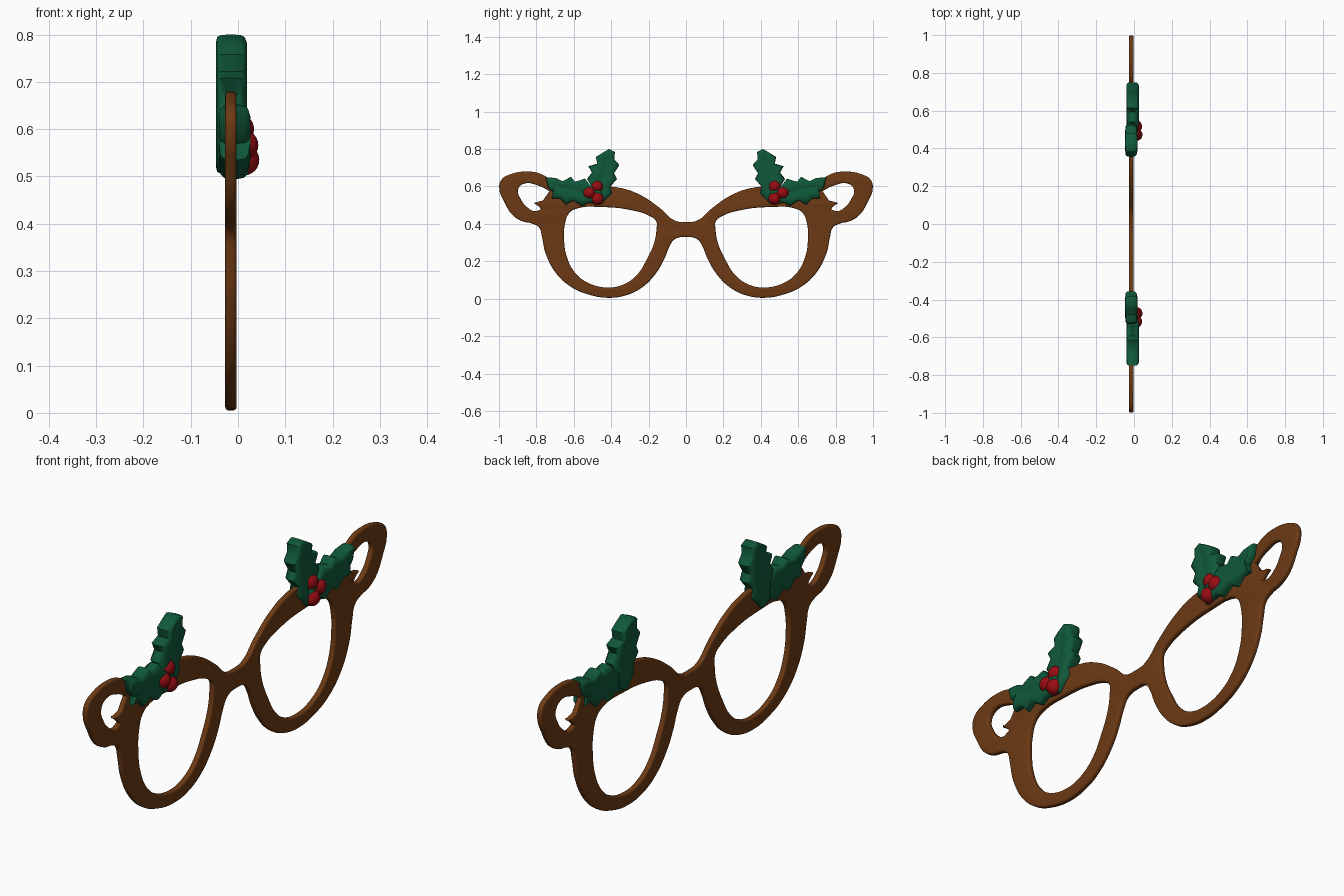
import bpy, bmesh
from mathutils import Vector, Matrix

if "Cube" in bpy.data.objects:
    bpy.data.objects.remove(bpy.data.objects["Cube"])


def material(name, rgb):
    m = bpy.data.materials.new(name)
    m.diffuse_color = (*rgb, 1)
    m.use_nodes = True
    m.node_tree.nodes["Principled BSDF"].inputs["Base Color"].default_value = m.diffuse_color
    return m


BROWN = material("brown", (0.150, 0.042, 0.007))
GREEN = material("holly_green", (0.005, 0.100, 0.042))
RED = material("berry_red", (0.310, 0.004, 0.006))


def finish(bm, name, mat, angle):
    bmesh.ops.remove_doubles(bm, verts=bm.verts, dist=0.0003)
    bmesh.ops.recalc_face_normals(bm, faces=bm.faces)
    me = bpy.data.meshes.new(name)
    bm.to_mesh(me)
    bm.free()
    me.materials.clear()
    me.materials.append(mat)
    for p in me.polygons:
        p.material_index = 0
    ob = bpy.data.objects.new(name, me)
    bpy.context.collection.objects.link(ob)
    bpy.ops.object.select_all(action='DESELECT')
    ob.select_set(True)
    bpy.context.view_layer.objects.active = ob
    bpy.ops.object.shade_smooth_by_angle(angle=angle)
    return ob


# Glasses frame: half outline from bridge top round to bridge bottom (y, z)
OUTER = [(0.06, .418), (.14, .485), (.235, .55), (.34, .59), (.47, .60), (.60, .585),
         (.69, .605), (.77, .665), (.85, .68), (.94, .665), (.988, .635), (.998, .585),
         (.97, .515), (.93, .45), (.877, .415), (.823, .402), (.785, .38), (.77, .33),
         (.75, .24), (.69, .13), (.61, .06), (.53, .025), (.42, .005), (.315, .02),
         (.235, .06), (.165, .13), (.117, .21), (.09, .275), (.06, .318)]
LENS = [(.16, .415), (.19, .44), (.29, .473), (.45, .49), (.58, .483), (.625, .457),
        (.647, .40), (.652, .32), (.636, .22), (.594, .14), (.53, .088), (.42, .06),
        (.33, .078), (.26, .13), (.21, .21), (.17, .30), (.158, .37)]
# Ear opening, ending in the pointed fur tuft
EAR = [(.73, .575), (.79, .605), (.866, .615), (.898, .585), (.882, .53), (.85, .49),
       (.81, .468), (.775, .478), (.79, .495), (.815, .512), (.765, .525)]


def flip(pts):
    return [(-y, z) for y, z in reversed(pts)]


cu = bpy.data.curves.new("frame_profile", 'CURVE')
cu.dimensions = '2D'
cu.fill_mode = 'BOTH'
cu.resolution_u = 5
cu.extrude = 0.004
cu.bevel_depth = 0.008
cu.bevel_resolution = 3
cu.offset = -0.008


def spline(pts, sharp=()):
    sp = cu.splines.new('BEZIER')
    sp.bezier_points.add(len(pts) - 1)
    sp.use_cyclic_u = True
    for i, (p, q) in enumerate(zip(sp.bezier_points, pts)):
        p.co = (*q, 0)
        kind = 'VECTOR' if i in sharp else 'AUTO'
        p.handle_left_type = p.handle_right_type = kind


spline([(0, .41)] + OUTER + [(0, .33)] + flip(OUTER))
for hole, sharp in ((LENS, ()), (EAR, (0, 7, 9, 10))):
    n = len(hole)
    spline(hole, sharp)
    spline(flip(hole), [n - 1 - i for i in sharp])

tmp = bpy.data.objects.new("frame_profile", cu)
bpy.context.collection.objects.link(tmp)
bpy.context.view_layer.update()
dg = bpy.context.evaluated_depsgraph_get()
me = bpy.data.meshes.new_from_object(tmp.evaluated_get(dg))
bpy.data.objects.remove(tmp)
bm = bmesh.new()
bm.from_mesh(me)
bpy.data.meshes.remove(me)
# stand the profile up: local x -> y, local y -> z, local z -> x
bm.transform(Matrix(((0, 0, 1, -0.015), (1, 0, 0, 0), (0, 1, 0, 0), (0, 0, 0, 1))))
finish(bm, "glasses_frame", BROWN, 0.9)

# Holly leaf outlines (y, z)
UPRIGHT = [(.412, .80), (.45, .778), (.482, .758), (.475, .722), (.522, .708), (.503, .675),
           (.53, .64), (.505, .60), (.50, .53), (.45, .505), (.43, .53), (.395, .565),
           (.405, .60), (.368, .64), (.385, .67), (.356, .715), (.383, .745), (.38, .785)]
SIDE = [(.75, .65), (.695, .645), (.66, .628), (.615, .652), (.594, .625), (.54, .642),
        (.513, .607), (.46, .59), (.44, .54), (.46, .503), (.524, .514), (.556, .495),
        (.604, .525), (.642, .502), (.674, .535), (.718, .535), (.711, .57), (.738, .596)]
# (pull towards midrib, x) rings from back to front, puffy with a midrib crease
RINGS = [(1, -.038), (.5, -.045), (.14, -.042), (.03, -.034), (0, -.022), (0, -.004),
         (.03, .008), (.14, .016), (.5, .021), (1, .013)]


def leaf(name, pts, base, tip, side, dx):
    a, b = Vector(base), Vector(tip)
    d = b - a
    bm = bmesh.new()
    rings = []
    for t, x in RINGS:
        ring = []
        for p in pts:
            p = Vector(p)
            u = min(1, max(0, (p - a).dot(d) / d.length_squared))
            q = p.lerp(a + d * u, t)
            ring.append(bm.verts.new((x + dx, side * q.x, q.y)))
        rings.append(ring)
    n = len(pts)
    for r, s in zip(rings, rings[1:]):
        for i in range(n):
            j = (i + 1) % n
            bm.faces.new((r[i], r[j], s[j], s[i]))
    finish(bm, name, GREEN, 1.0)


BERRIES = [(.001, .475, .60), (.010, .517, .566), (.012, .473, .535)]

for side, label in ((1, "right"), (-1, "left")):
    leaf("upright_leaf_" + label, UPRIGHT, (.465, .54), (.425, .765), side, -.002)
    leaf("side_leaf_" + label, SIDE, (.48, .555), (.71, .605), side, .005)
    # Berry cluster
    for k, (x, y, z) in enumerate(BERRIES):
        bm = bmesh.new()
        bmesh.ops.create_uvsphere(bm, u_segments=20, v_segments=12, radius=.033)
        bmesh.ops.translate(bm, verts=bm.verts, vec=(x, side * y, z))
        finish(bm, f"berry_{label}_{k + 1}", RED, 1.0)
